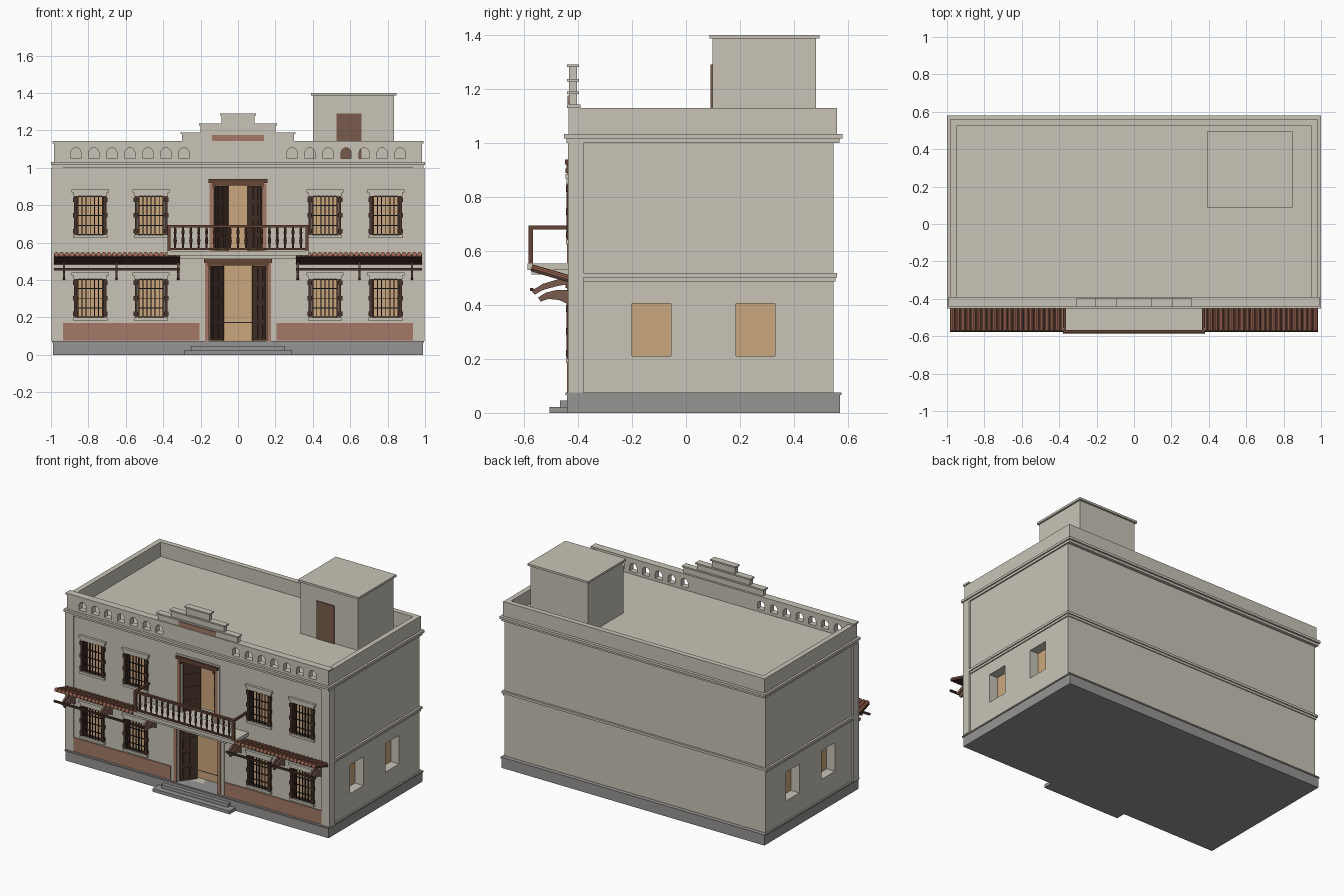
import bpy, bmesh, math
from mathutils import Matrix, Vector

if "Cube" in bpy.data.objects:
    bpy.data.objects.remove(bpy.data.objects["Cube"])


def material(name, r, g, b):
    m = bpy.data.materials.new(name)
    m.diffuse_color = (r, g, b, 1)
    m.use_nodes = True
    m.node_tree.nodes["Principled BSDF"].inputs["Base Color"].default_value = m.diffuse_color
    return m


PLASTER = material("plaster", 0.58, 0.55, 0.475)
STONE = material("grey_stone", 0.31, 0.30, 0.29)
TERRA = material("terracotta_paint", 0.37, 0.19, 0.135)
TILE = material("roof_tile", 0.33, 0.13, 0.085)
TAN = material("warm_glass", 0.60, 0.39, 0.20)
DARK = material("dark_wood", 0.065, 0.034, 0.024)
WOOD = material("brown_wood", 0.19, 0.105, 0.075)
RAIL = material("railing_wood", 0.13, 0.058, 0.036)
IRON = material("iron", 0.022, 0.02, 0.02)


def finish(name, bm, mat):
    bmesh.ops.recalc_face_normals(bm, faces=bm.faces)
    me = bpy.data.meshes.new(name)
    bm.to_mesh(me)
    bm.free()
    if mat:
        me.materials.append(mat)
    ob = bpy.data.objects.new(name, me)
    bpy.context.collection.objects.link(ob)
    return ob


def boxes(name, mat, *items):
    """One object from boxes given as x0, x1, y0, y1, z0, z1."""
    bm = bmesh.new()
    for x0, x1, y0, y1, z0, z1 in items:
        m = Matrix.Translation(((x0 + x1) / 2, (y0 + y1) / 2, (z0 + z1) / 2))
        bmesh.ops.create_cube(bm, size=1, matrix=m @ Matrix.Diagonal(
            (abs(x1 - x0), abs(y1 - y0), abs(z1 - z0), 1)))
    return finish(name, bm, mat)


def prism(bm, pts, lo, hi, axis):
    """Extrude a closed profile along x (profile is y, z) or y (profile is x, z)."""
    def put(p, t):
        return (t, p[0], p[1]) if axis == "x" else (p[0], t, p[1])
    a = [bm.verts.new(put(p, lo)) for p in pts]
    b = [bm.verts.new(put(p, hi)) for p in pts]
    bm.faces.new(a)
    bm.faces.new(b[::-1])
    for i in range(len(pts)):
        j = (i + 1) % len(pts)
        bm.faces.new((a[i], a[j], b[j], b[i]))


def cut(ob, cutter):
    mod = ob.modifiers.new("openings", "BOOLEAN")
    mod.operation, mod.solver, mod.object = "DIFFERENCE", "EXACT", cutter
    bpy.context.view_layer.objects.active = ob
    bpy.ops.object.modifier_apply(modifier=mod.name)
    bpy.data.objects.remove(cutter)


F = -0.43                                   # front wall plane
WIN_X = (-0.79, -0.465, 0.465, 0.79)
WIN_Z = ((0.2, 0.405), (0.64, 0.85))
SIDE_Y = ((-0.2, -0.055), (0.185, 0.33))
DOORS = (("lower", 0.155, 0.075, 0.478), ("upper", 0.13, 0.555, 0.905))

# Plinth and entrance steps
boxes("plinth", STONE, (-0.99, 0.99, -0.44, 0.57, 0, 0.066))
boxes("plinth_ledge", STONE, (-0.995, 0.995, -0.447, 0.575, 0.066, 0.075))
boxes("entrance_steps", STONE, (-0.29, 0.29, -0.505, -0.43, 0, 0.022),
      (-0.25, 0.25, -0.467, -0.43, 0.022, 0.046))

# Main body with window and door recesses
body = boxes("main_body", PLASTER, (-0.983, 0.983, F, 0.547, 0.07, 1.01))
holes = [(x - 0.068, x + 0.068, F - 0.1, F + 0.03, a, b) for x in WIN_X for a, b in WIN_Z]
holes += [(s * 0.915, s * 1.1, a, b, 0.21, 0.405) for s in (-1, 1) for a, b in SIDE_Y]
holes += [(-w, w, F - 0.1, F + 0.13, a, b) for _, w, a, b in DOORS]
cut(body, boxes("cutter", None, *holes))

# Corner pilasters, floor band and cornice (its top is the flat roof)
boxes("corner_pilasters", PLASTER,
      *[(s * 0.935, s * 0.997, -0.437, -0.38, 0.075, 1.0) for s in (-1, 1)])
boxes("floor_band", PLASTER, (-0.99, 0.99, -0.38, 0.553, 0.487, 0.502),
      (-0.997, 0.997, -0.38, 0.56, 0.502, 0.518))
boxes("cornice", PLASTER, (-0.992, 0.992, -0.442, 0.568, 1.0, 1.016),
      (-1.0, 1.0, -0.452, 0.58, 1.016, 1.032))

# Parapet: plain sides and back, pierced front
boxes("parapet_sides", PLASTER, (-0.985, 0.985, 0.525, 0.56, 1.03, 1.13),
      *[(s * 0.95, s * 0.985, -0.395, 0.525, 1.03, 1.13) for s in (-1, 1)])
front = boxes("parapet_front", PLASTER, (-0.985, 0.985, -0.435, -0.395, 1.03, 1.13))
bm = bmesh.new()
for s in (-1, 1):
    for i in range(7):
        c = s * (0.289 + 0.0963 * i)
        arch = [(c - 0.027, 1.05), (c + 0.027, 1.05)]
        arch += [(c + 0.027 * math.cos(t * math.pi / 8), 1.08 + 0.027 * math.sin(t * math.pi / 8))
                 for t in range(9)]
        prism(bm, arch, -0.5, -0.3, "y")
cut(front, finish("cutter", bm, None))
boxes("parapet_coping", PLASTER, (-0.992, 0.992, -0.441, -0.39, 1.13, 1.142))

# Stepped pediment with caps
steps = ((0.3, 1.142, 1.19), (0.2, 1.19, 1.237), (0.088, 1.237, 1.29))
boxes("stepped_pediment", PLASTER,
      *[(-w, w, -0.434, -0.403, a, b - 0.008) for w, a, b in steps],
      *[(-w - 0.008, w + 0.008, -0.441, -0.396, b - 0.01, b) for w, a, b in steps])
boxes("pediment_panel", TERRA, (-0.14, 0.14, -0.439, -0.432, 1.143, 1.175))

# Roof stair room
boxes("roof_room", PLASTER, (0.402, 0.835, 0.098, 0.482, 1.03, 1.386))
boxes("roof_room_cap", PLASTER, (0.39, 0.847, 0.087, 0.495, 1.386, 1.4))
boxes("roof_room_door", WOOD, (0.527, 0.66, 0.091, 0.099, 1.032, 1.29))

# Painted dado along the front
boxes("painted_dado", TERRA,
      *[(s * 0.205, s * 0.935, F - 0.006, F + 0.002, 0.077, 0.17) for s in (-1, 1)])

# Side windows
boxes("side_window_glass", TAN,
      *[(s * 0.912, s * 0.92, a, b, 0.21, 0.405) for s in (-1, 1) for a, b in SIDE_Y])

# Front windows: glass, lintel, sill, wooden posts, iron grille
glass, trim, posts, bars = [], [], [], []
for x in WIN_X:
    for a, b in WIN_Z:
        glass.append((x - 0.068, x + 0.068, F + 0.024, F + 0.032, a, b))
        trim += [(x - 0.1, x + 0.1, F - 0.017, F + 0.01, b + 0.018, b + 0.034),
                 (x - 0.09, x + 0.09, F - 0.012, F + 0.01, b, b + 0.018),
                 (x - 0.092, x + 0.092, F - 0.015, F + 0.01, a - 0.016, a)]
        for s in (-1, 1):
            posts += [(x + s * 0.072, x + s * 0.087, F - 0.013, F + 0.01, a, b)]
            posts += [(x + s * 0.069, x + s * 0.093, F - 0.015, F + 0.01, z - 0.012, z + 0.012)
                      for z in (a + 0.02, (a + b) / 2, b - 0.02)]
            posts.append((x + s * 0.062, x + s * 0.07, F - 0.004, F + 0.025, a, b))
        posts += [(x - 0.068, x + 0.068, F - 0.002, F + 0.02, z, z + 0.006) for z in (a, b - 0.006)]
        bars += [(x + i * 0.022 - 0.0025, x + i * 0.022 + 0.0025, F - 0.008, F - 0.003, a, b)
                 for i in range(-2, 3)]
        bars += [(x - 0.068, x + 0.068, F - 0.009, F - 0.004, z - 0.0025, z + 0.0025)
                 for z in (a + (b - a) * k / 4 for k in (1, 2, 3))]
boxes("front_window_glass", TAN, *glass)
boxes("window_trim", PLASTER, *trim)
boxes("window_posts", DARK, *posts)
boxes("window_grilles", IRON, *bars)

# Doorways: back panel, plaster surround, painted frame, lintel, open leaves
for label, w, a, b in DOORS:
    boxes(label + "_doorway_glow", TAN, (-w, w, F + 0.124, F + 0.132, a, b))
    edge = w + 0.045 if label == "lower" else w + 0.035
    boxes(label + "_door_surround", PLASTER,
          *[(s * w, s * edge, F - 0.005, F + 0.01, a, b + 0.045) for s in (-1, 1)],
          (-edge, edge, F - 0.005, F + 0.01, b, b + 0.045))
    boxes(label + "_door_frame", TERRA,
          *[(s * w, s * (w + 0.022), F - 0.01, F + 0.02, a, b + 0.012) for s in (-1, 1)])
    boxes(label + "_door_lintel", RAIL, (-w - 0.027, w + 0.027, F - 0.018, F + 0.01, b + 0.014, b + 0.034),
          (-w - 0.01, w + 0.01, F - 0.012, F + 0.01, b, b + 0.014),
          *[(s * (w - 0.01), s * (w + 0.005), F - 0.016, F, b - 0.016, b) for s in (-1, 1)])
    h = b - a
    leaf = [(0, 0.115, -0.005, 0.005, 0, h - 0.004)]
    leaf += [(0.02 + 0.042 * i, 0.053 + 0.042 * i, -0.009, 0.009, h * (k + 0.12) / 4, h * (k + 0.88) / 4)
             for i in (0, 1) for k in range(4)]
    for side, s in (("left", -1), ("right", 1)):
        ob = boxes(f"{label}_door_leaf_{side}", DARK, *leaf)
        ob.location = (s * (w - 0.006), F + 0.016, a + 0.002)
        ob.rotation_euler.z = math.radians(53 if s < 0 else 127)
boxes("door_chain_bar", STONE, (-0.115, 0.115, F + 0.04, F + 0.044, 0.171, 0.175))

# Balcony slab
boxes("balcony_slab", PLASTER, (-0.38, 0.38, -0.587, F, 0.53, 0.554),
      (-0.31, 0.31, -0.572, F, 0.512, 0.53))

# Balcony railing with turned balusters
boxes("balcony_rails", RAIL, (-0.377, 0.377, -0.584, -0.566, 0.68, 0.694),
      (-0.37, 0.37, -0.581, -0.569, 0.56, 0.57),
      *[(s * 0.363, s * 0.377, -0.584, F, 0.68, 0.694) for s in (-1, 1)],
      *[(s * 0.361, s * 0.377, -0.584, -0.567, 0.554, 0.685) for s in (-1, 1)])
bm = bmesh.new()
lathe = ((0.006, 0.565), (0.005, 0.585), (0.009, 0.61), (0.005, 0.64), (0.008, 0.652), (0.005, 0.685))
for i in range(-8, 9):
    for (r0, z0), (r1, z1) in zip(lathe, lathe[1:]):
        bmesh.ops.create_cone(bm, cap_ends=False, segments=8, radius1=r0, radius2=r1, depth=z1 - z0,
                              matrix=Matrix.Translation((i * 0.042, -0.575, (z0 + z1) / 2)))
finish("balusters", bm, RAIL)

# Tiled awnings tilted up and out, with rods and curved brackets
inner, outer = Vector((0, F, 0.497)), Vector((0, -0.572, 0.538))
slope = outer - inner
turn = slope.to_track_quat("Z", "Y").to_matrix().to_4x4()
strut_a = [(-0.572, 0.452), (-0.53, 0.478), (-0.48, 0.493), (F, 0.5),
           (F, 0.478), (-0.48, 0.469), (-0.53, 0.455), (-0.56, 0.438)]
strut_b = [(-0.548, 0.427), (-0.52, 0.445), (-0.48, 0.455), (F, 0.455),
           (F, 0.4), (-0.47, 0.418), (-0.51, 0.422), (-0.538, 0.412)]
for side, s in (("left", -1), ("right", 1)):
    x0, x1 = sorted((s * 0.31, s * 0.985))
    bm = bmesh.new()
    prism(bm, [(F, 0.482), (F, 0.495), (-0.57, 0.536), (-0.57, 0.523)], x0, x1, "x")
    finish("awning_board_" + side, bm, DARK)
    bm = bmesh.new()
    for i in range(24):
        x = x0 + (i + 0.5) * (x1 - x0) / 24
        bmesh.ops.create_cone(bm, cap_ends=True, segments=10, radius1=0.0125, radius2=0.0125,
                              depth=slope.length,
                              matrix=Matrix.Translation((inner + outer) / 2 + Vector((x, 0, 0))) @ turn)
    finish("awning_tiles_" + side, bm, TILE)
    boxes("awning_rod_" + side, DARK, (x0, x1, -0.577, -0.565, 0.451, 0.463))
    bm = bmesh.new()
    for x in (0.32, 0.65, 0.93):
        for strut in (strut_a, strut_b):
            prism(bm, strut, s * x - 0.006, s * x + 0.006, "x")
    finish("awning_brackets_" + side, bm, WOOD)
